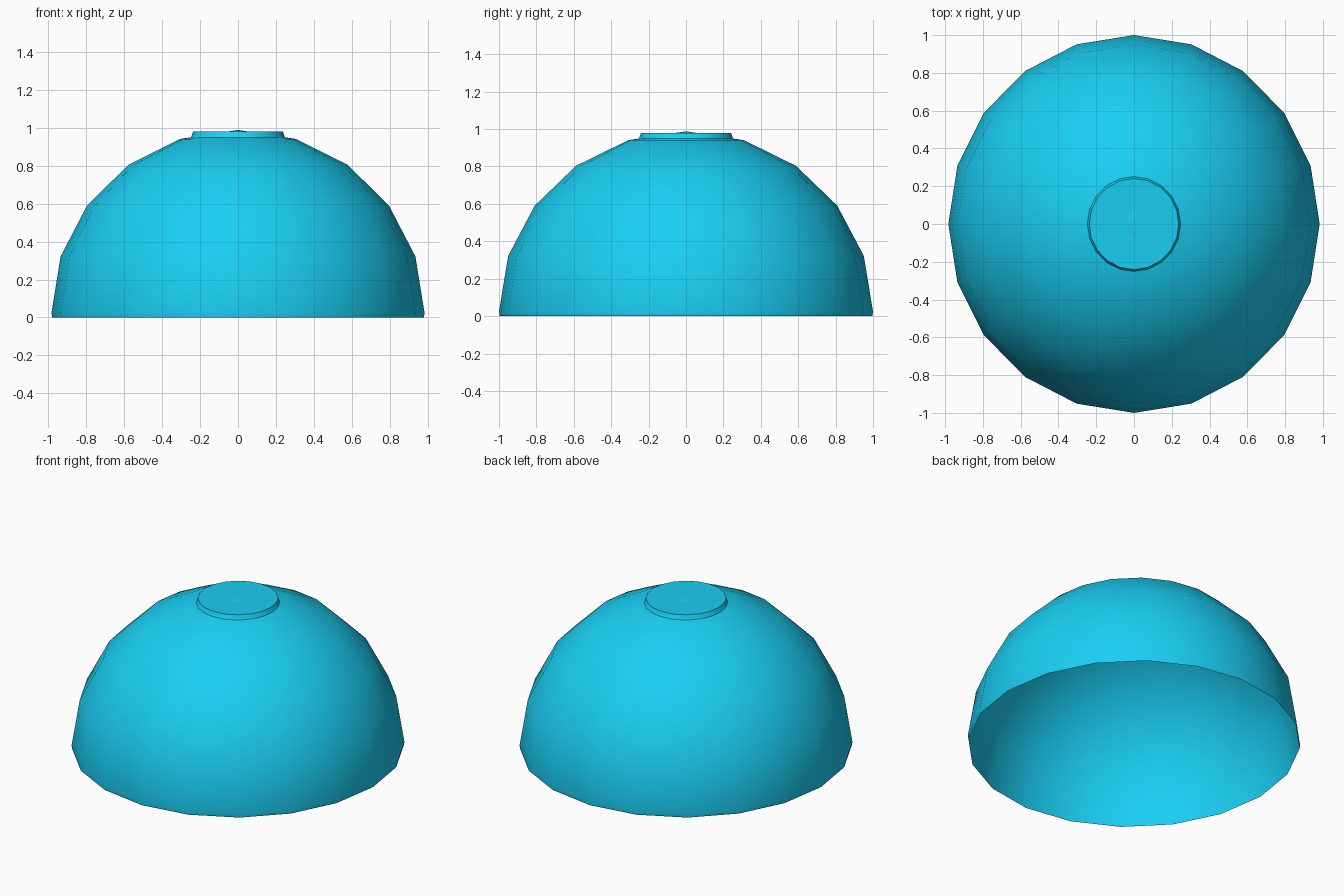
import bpy, bmesh, math

if "Cube" in bpy.data.objects:
    bpy.data.objects.remove(bpy.data.objects["Cube"])

SIDES = 20
X_SCALE = 0.983  # slightly narrower in x than in y

mat = bpy.data.materials.new("cyan")
mat.diffuse_color = (0.01, 0.62, 0.9, 1)
mat.use_nodes = True
mat.node_tree.nodes["Principled BSDF"].inputs["Base Color"].default_value = mat.diffuse_color


def lathe(name, profile, angle):
    """Revolve (radius, z) points around z; radius 0 makes a pole."""
    bm = bmesh.new()
    rings = []
    for r, z in profile:
        if r == 0:
            rings.append([bm.verts.new((0, 0, z))] * SIDES)
            continue
        rings.append([bm.verts.new((r * X_SCALE * math.cos(a), r * math.sin(a), z))
                      for a in (2 * math.pi * i / SIDES for i in range(SIDES))])
    for low, high in zip(rings, rings[1:]):
        for i in range(SIDES):
            j = (i + 1) % SIDES
            quad = [low[i], low[j], high[j], high[i]]
            bm.faces.new(list(dict.fromkeys(quad)))
    mesh = bpy.data.meshes.new(name)
    bm.to_mesh(mesh)
    bm.free()
    ob = bpy.data.objects.new(name, mesh)
    bpy.context.collection.objects.link(ob)
    mesh.materials.append(mat)
    bpy.ops.object.select_all(action='DESELECT')
    ob.select_set(True)
    bpy.context.view_layer.objects.active = ob
    bpy.ops.object.shade_smooth_by_angle(angle=math.radians(angle))
    return ob


# open hemispherical shell with a short skirt at the rim
dome = [(0.996, 0.0)]
for k in range(6):
    a = math.radians(18 * k)
    r = 0 if k == 5 else math.cos(a)
    dome.append((r, 0.023 + 0.965 * math.sin(a)))
lathe("dome_shell", dome, 60)

# low flat cap; the dome tip just pokes through it
lathe("top_cap", [(0.262, 0.937), (0.252, 0.948), (0.241, 0.979), (0, 0.979)], 40)
